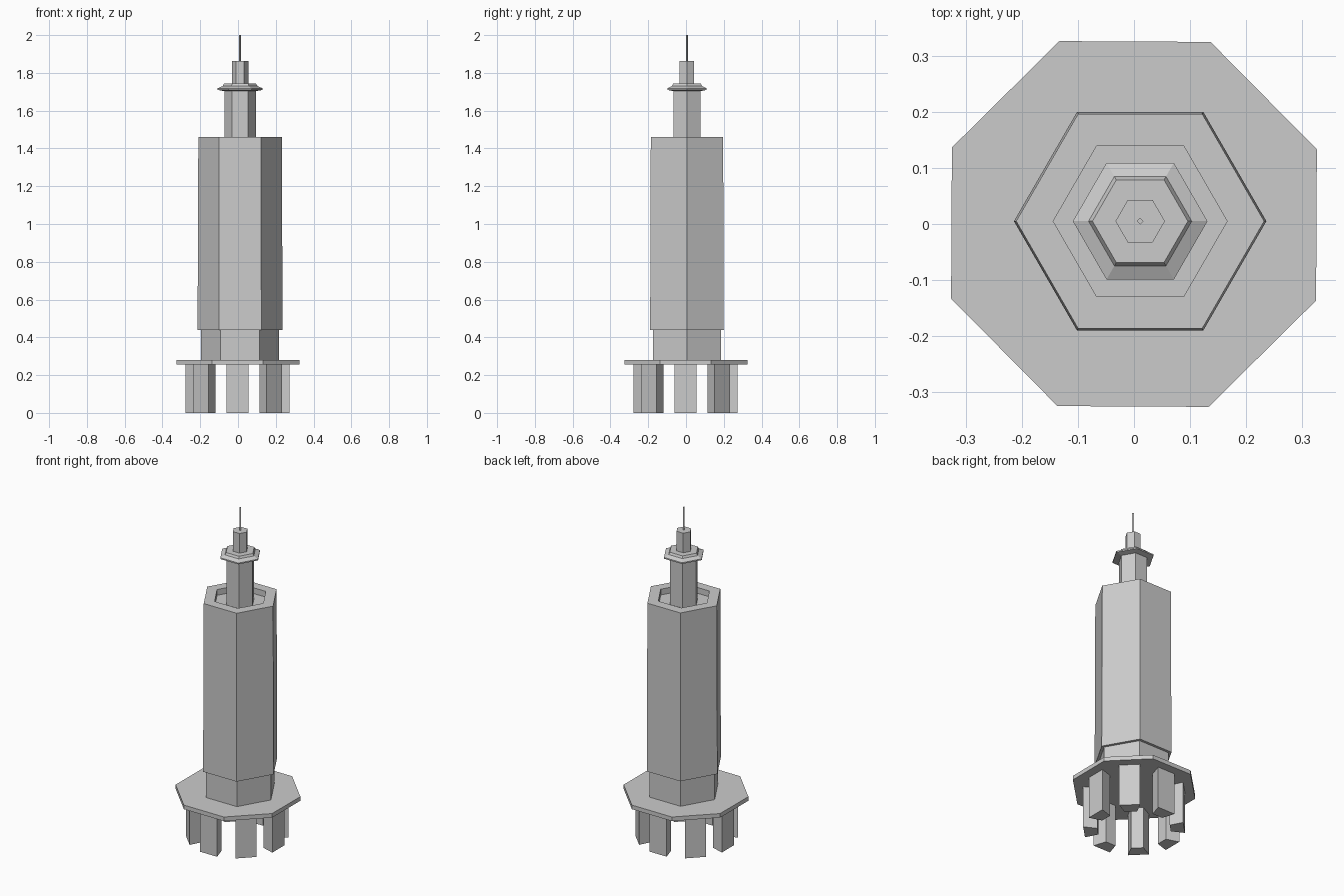
import bpy, bmesh
from math import cos, sin, pi, radians

if "Cube" in bpy.data.objects:
    bpy.data.objects.remove(bpy.data.objects["Cube"])

TX, TY = 0.011, 0.005   # tower axis


def make_object(name, bm):
    bmesh.ops.recalc_face_normals(bm, faces=bm.faces)
    me = bpy.data.meshes.new(name)
    bm.to_mesh(me)
    bm.free()
    ob = bpy.data.objects.new(name, me)
    bpy.context.collection.objects.link(ob)
    return ob


def turned(name, profile, sides=6, turn=0.0, cx=TX, cy=TY):
    """Sweep an (r, z) profile round a vertical axis and cap both ends."""
    bm = bmesh.new()
    rings = []
    for r, z in profile:
        rings.append([bm.verts.new((cx + r * cos(turn + 2 * pi * i / sides),
                                    cy + r * sin(turn + 2 * pi * i / sides), z))
                      for i in range(sides)])
    for a, b in zip(rings, rings[1:]):
        for i in range(sides):
            j = (i + 1) % sides
            bm.faces.new((a[i], a[j], b[j], b[i]))
    bm.faces.new(rings[0])
    bm.faces.new(rings[-1])
    return make_object(name, bm)


def wedge_leg(name, angle):
    """Trapezoid column, wide side facing outwards."""
    bm = bmesh.new()
    plan = [(0.20, -0.034), (0.276, -0.058), (0.276, 0.058), (0.20, 0.034)]
    c, s = cos(angle), sin(angle)
    low, high = ([bm.verts.new((x * c - y * s - 0.003, x * s + y * c - 0.003, z))
                  for x, y in plan] for z in (0.0, 0.255))
    for i in range(4):
        j = (i + 1) % 4
        bm.faces.new((low[i], low[j], high[j], high[i]))
    bm.faces.new(low)
    bm.faces.new(high)
    return make_object(name, bm)


# ring of eight support columns
for k in range(8):
    wedge_leg(f"support_column_{k + 1}", k * pi / 4)

# octagonal platform
turned("platform", [(0.352, 0.255), (0.352, 0.28)], 8, radians(22.2), 0, 0)

# narrow base and main tower with sunken roof
turned("tower_body", [(0.207, 0.28), (0.207, 0.44), (0.225, 0.44),
                      (0.221, 1.46), (0.155, 1.46), (0.155, 1.425)])

# upper shaft
turned("upper_shaft", [(0.083, 1.425), (0.083, 1.71)])

# flared collar
turned("collar", [(0.083, 1.703), (0.12, 1.710), (0.12, 1.718),
                  (0.092, 1.73), (0.085, 1.743)])

# top turret and mast
turned("turret", [(0.044, 1.743), (0.044, 1.862)])
turned("mast", [(0.006, 1.862), (0.006, 2.0)], 4)
